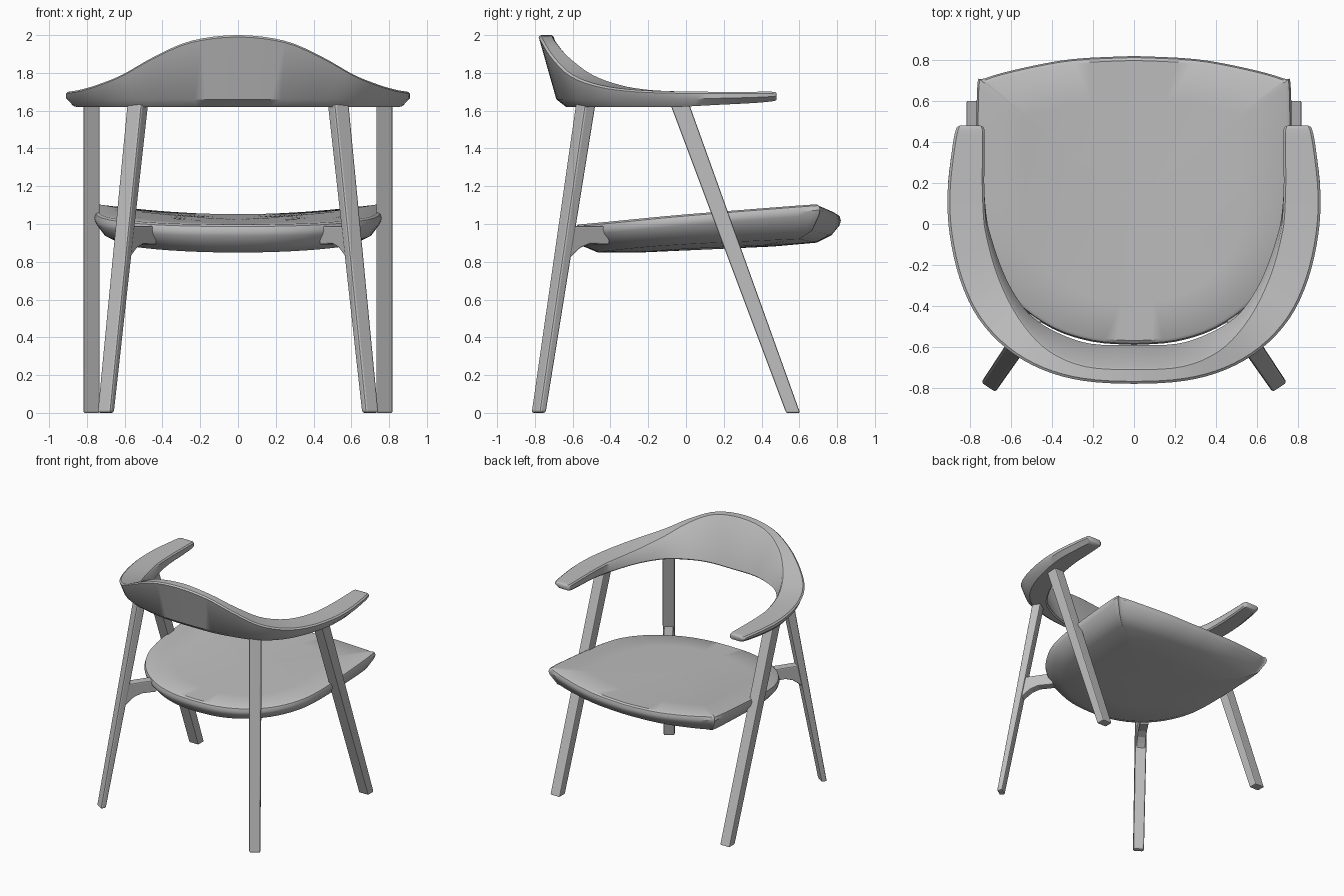
import bpy, bmesh, math
from mathutils import Vector

cube = bpy.data.objects.get("Cube")
if cube:
    bpy.data.objects.remove(cube, do_unlink=True)

grey = bpy.data.materials.new("plain_grey")
grey.use_nodes = True
tone = (0.52, 0.52, 0.52, 1)
grey.diffuse_color = tone
grey.node_tree.nodes["Principled BSDF"].inputs["Base Color"].default_value = tone


def spline(points, steps):
    """Smooth curve through points of any dimension."""
    padded = [points[0]] + points + [points[-1]]
    result = []
    for a, b, c, d in zip(padded, padded[1:], padded[2:], padded[3:]):
        for s in range(steps):
            t = s / steps
            result.append([0.5 * (2 * q + (r - p) * t
                                  + (2 * p - 5 * q + 4 * r - w) * t ** 2
                                  + (3 * q - p - 3 * r + w) * t ** 3)
                           for p, q, r, w in zip(a, b, c, d)])
    return result + [list(points[-1])]


def loft(name, rings, mirror=False, bevel=0, smooth=None):
    """Skin closed rings of equal size and cap both ends."""
    bm = bmesh.new()
    loops = [[bm.verts.new(p) for p in ring] for ring in rings]
    n = len(loops[0])
    for low, high in zip(loops, loops[1:]):
        for i in range(n):
            j = (i + 1) % n
            bm.faces.new((low[i], low[j], high[j], high[i]))
    bm.faces.new(loops[0])
    bm.faces.new(loops[-1])
    bmesh.ops.recalc_face_normals(bm, faces=bm.faces)
    mesh = bpy.data.meshes.new(name)
    bm.to_mesh(mesh)
    bm.free()
    mesh.materials.append(grey)
    obj = bpy.data.objects.new(name, mesh)
    bpy.context.collection.objects.link(obj)
    if smooth:
        bpy.ops.object.select_all(action='DESELECT')
        obj.select_set(True)
        bpy.context.view_layer.objects.active = obj
        bpy.ops.object.shade_smooth_by_angle(angle=math.radians(smooth))
    if bevel:
        mod = obj.modifiers.new("soft_edges", 'BEVEL')
        mod.width = bevel
        mod.segments = 2
    if mirror:
        obj.modifiers.new("other_side", 'MIRROR')
    return obj


def section(centre, u, v, half_u, half_v):
    return [Vector(centre) + u * half_u * a + v * half_v * b
            for a, b in ((-1, -1), (1, -1), (1, 1), (-1, 1))]


# Seat: dished top, bowed front, rounded back and a shallow bowl underneath
half = spline([(0, .82), (.3, .805), (.55, .76), (.73, .71), (.765, .67), (.765, .3),
               (.75, 0), (.7, -.2), (.58, -.38), (.4, -.51), (.2, -.575), (0, -.59)], 4)
outline = half + [(-x, y) for x, y in half[-2:0:-1]]


def seat_top(x, y):
    return 1.02 + .04 * y + .065 * x * x * (y + .9)


def seat_under(x, y):
    return .865 + .045 * y + .06 * x * x


seat_rings = []
for scale, surface, offset in [(.03, seat_top, 0), (.35, seat_top, 0), (.7, seat_top, 0),
                               (.97, seat_top, 0), (.99, seat_top, -.01),
                               (1, seat_top, -.035), (.99, seat_top, -.06),
                               (.93, seat_under, .04), (.82, seat_under, .005),
                               (.5, seat_under, -.005), (.03, seat_under, -.005)]:
    ring = []
    for px, py in outline:
        x, y = px * scale, .1 + (py - .1) * scale
        ring.append((x, y, surface(x, y) + offset))
    seat_rings.append(ring)
loft("seat", seat_rings, smooth=35)

# Back and arm rail: outer x, outer y, width, lean, top height, bottom height
rail_side = [(0, -.78, .08, .11, 2, 1.62), (.25, -.765, .08, .105, 1.97, 1.62),
             (.45, -.71, .105, .09, 1.885, 1.62), (.62, -.61, .15, .05, 1.79, 1.62),
             (.76, -.46, .185, .03, 1.735, 1.62), (.85, -.27, .19, .02, 1.71, 1.62),
             (.9, -.05, .185, .01, 1.702, 1.62), (.91, .15, .18, 0, 1.7, 1.63),
             (.89, .35, .16, 0, 1.7, 1.64), (.87, .46, .14, 0, 1.7, 1.65),
             (.85, .48, .1, 0, 1.692, 1.66)]
rail_path = [(-r[0],) + r[1:] for r in rail_side[:0:-1]] + rail_side
rail_rings = []
for x, y, width, lean, top, bottom in spline(rail_path, 4):
    inward = Vector((-x, max(0, -y) * 1.4, 0)).normalized()
    outer = Vector((x, y, 0))
    edge = min(.04, (top - bottom) / 2)
    profile = [(0, top - .01), (.012, top), (width - .01, top), (width, top - .01),
               (width + lean, bottom + .01), (width + lean - .01, bottom),
               (lean + .035, bottom), (lean * .85, bottom + edge)]
    rail_rings.append([outer + inward * d + Vector((0, 0, z)) for d, z in profile])
loft("back_and_arm_rail", rail_rings, smooth=35)

# Front legs: raked, running up past the seat to the arms
X, Y = Vector((1, 0, 0)), Vector((0, 1, 0))
loft("front_legs", [section((.775, .567, 0), X, Y, .043, .037),
                    section((.775, -.035, 1.64), X, Y, .043, .05)],
     mirror=True, bevel=.008)

# Back legs: splayed diagonally and turned to face outward
out = Vector((.56, -.83, 0)).normalized()
across = Vector((-out.y, out.x, 0))
loft("back_legs", [section((.7, -.78, 0), out, across, .022, .042),
                   section((.53, -.53, 1.64), out, across, .036, .047)],
     mirror=True, bevel=.012)

# Brackets: flared arms joining the back legs to the seat
root = Vector((.605, -.64, 0))
side_view = [(.02, .99), (.26, .99), (.26, .89), (.14, .895), (.08, .875), (.04, .845), (0, .81)]
loft("seat_brackets", [[root - out * d + across * w + Vector((0, 0, z)) for d, z in side_view]
                       for w in (-.035, .035)], mirror=True, bevel=.008)
